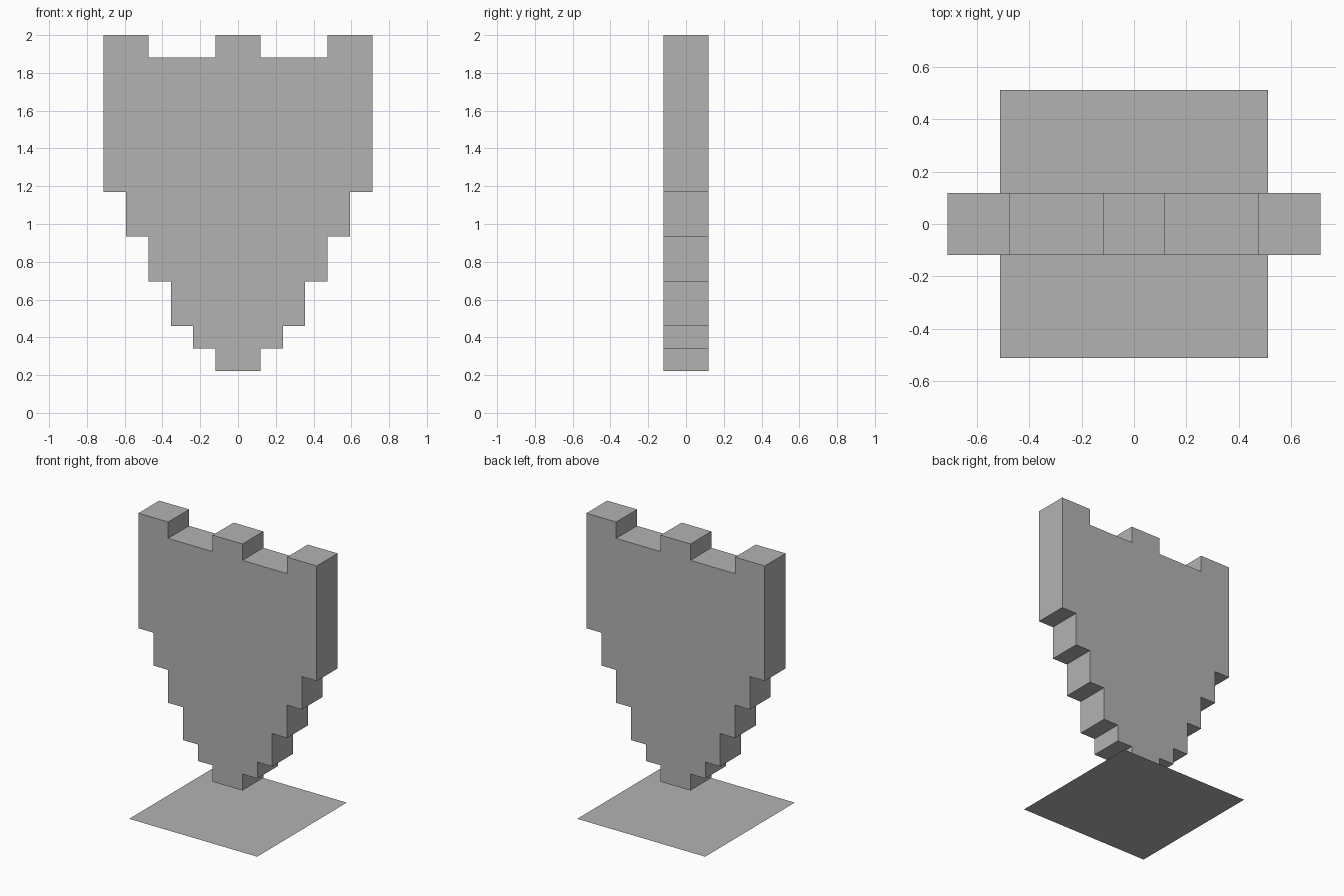
import bpy
import bmesh
from mathutils import Vector

cube = bpy.data.objects.get("Cube")
if cube:
    bpy.data.objects.remove(cube, do_unlink=True)

UNIT = 0.1185            # edge of one grid step
TIP_Z = 2 - 15 * UNIT    # lowest point of the shield

# Single plain grey
grey = bpy.data.materials.new("plain grey")
grey.use_nodes = True
color = (0.45, 0.45, 0.45, 1)
grey.diffuse_color = color
grey.node_tree.nodes["Principled BSDF"].inputs["Base Color"].default_value = color


def add_object(name, bm):
    mesh = bpy.data.meshes.new(name)
    bm.to_mesh(mesh)
    bm.free()
    mesh.materials.append(grey)
    obj = bpy.data.objects.new(name, mesh)
    bpy.context.collection.objects.link(obj)
    return obj


# Stepped shield: right-hand outline in grid steps, from tip to crest
half = []
levels = [0, 1, 2, 4, 6, 8, 15]
for step, (low, high) in enumerate(zip(levels, levels[1:]), start=1):
    half += [(step, low), (step, high)]
half += [(4, 15), (4, 14), (1, 14), (1, 15)]   # notch in the crest
outline = half + [(-x, z) for x, z in reversed(half)]

bm = bmesh.new()
verts = [bm.verts.new((x * UNIT, -UNIT, TIP_Z + z * UNIT)) for x, z in outline]
front = bm.faces.new(verts)
result = bmesh.ops.extrude_face_region(bm, geom=[front], use_keep_orig=True)
back = [v for v in result["geom"] if isinstance(v, bmesh.types.BMVert)]
bmesh.ops.translate(bm, verts=back, vec=Vector((0, 2 * UNIT, 0)))
bmesh.ops.recalc_face_normals(bm, faces=bm.faces)
add_object("stepped_shield", bm)

# Thin square ground plate
bm = bmesh.new()
bmesh.ops.create_grid(bm, x_segments=1, y_segments=1, size=0.51)
add_object("base_plate", bm)
